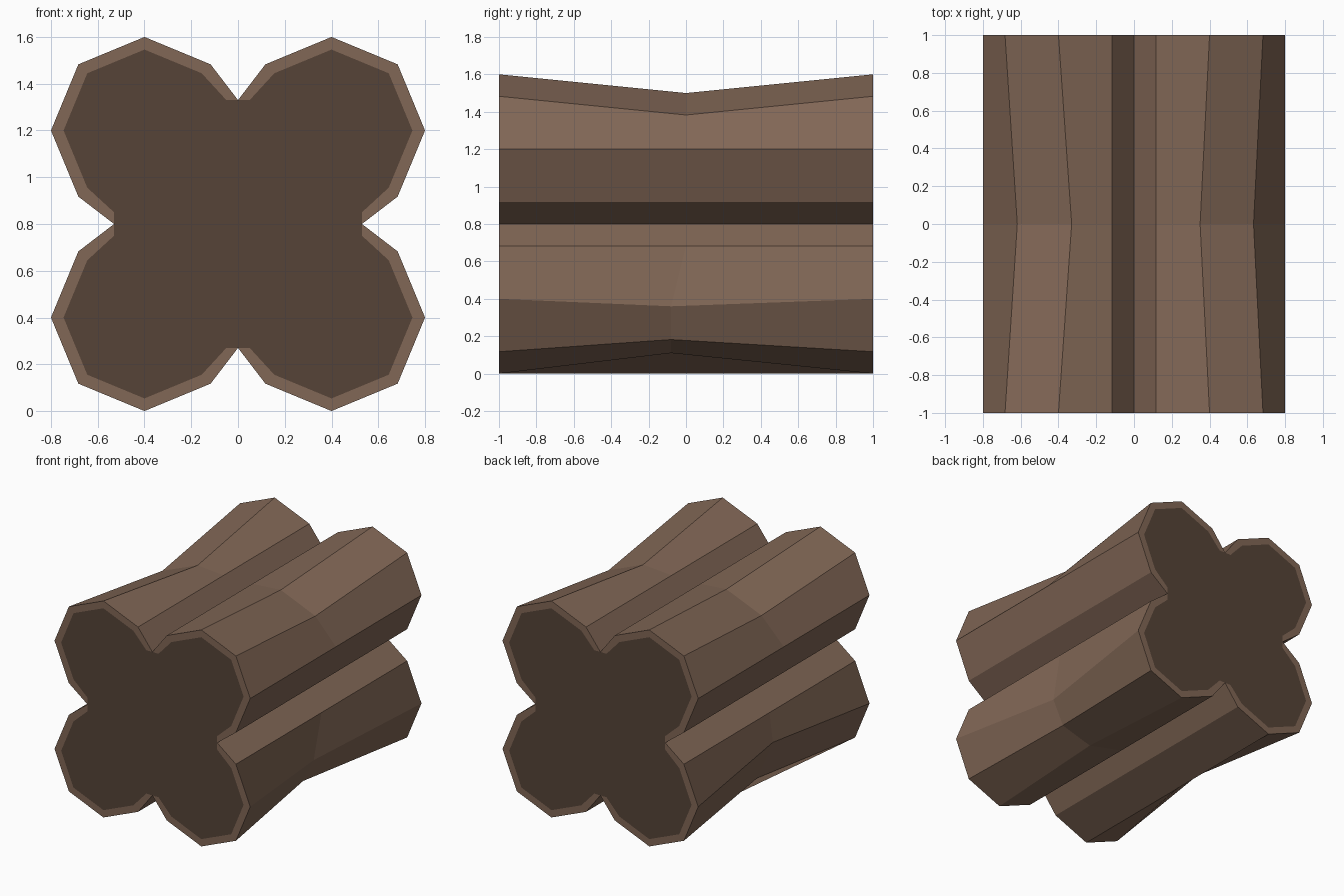
import bpy
import math

if "Cube" in bpy.data.objects:
    bpy.data.objects.remove(bpy.data.objects["Cube"])

MID = 0.8      # height of the bundle's axis
NOTCH = 0.53   # distance from the axis to each groove


def material(name, rgb):
    m = bpy.data.materials.new(name)
    m.diffuse_color = (*rgb, 1)
    m.use_nodes = True
    m.node_tree.nodes["Principled BSDF"].inputs["Base Color"].default_value = m.diffuse_color
    return m


def make(name, verts, faces, mat):
    me = bpy.data.meshes.new(name)
    me.from_pydata(verts, [], faces)
    me.materials.append(mat)
    ob = bpy.data.objects.new(name, me)
    bpy.context.collection.objects.link(ob)
    return ob


def turn(points):
    """Repeat a quarter outline four times around the axis."""
    out = []
    for k in range(4):
        c, s = [(1, 0), (0, 1), (-1, 0), (0, -1)][k]
        out += [(x * c - z * s, x * s + z * c + MID) for x, z in points]
    return out


def lobe(r):
    """Exposed corners of one eight-sided log."""
    return [(0.4 + r * math.cos(math.radians(a)), 0.4 + r * math.sin(math.radians(a)))
            for a in range(-45, 136, 45)]


bark = material("bark", (0.22, 0.135, 0.092))
wood = material("cut_wood", (0.092, 0.056, 0.038))

outer = turn(lobe(0.4) + [(0, NOTCH)])
inner = turn(lobe(0.346) + [(0.05, NOTCH), (0, NOTCH), (-0.05, NOTCH)])
n, m = len(outer), len(inner)

# Dents in the middle of the logs: outline corner -> shift in x, y, z
dents = {2: (-0.05, 0, -0.1), 3: (-0.05, 0, -0.1),
         7: (0.07, 0, -0.1), 8: (0.065, 0, -0.1),
         13: (0.09, 0, 0.07), 14: (0.1, 0, 0.055),
         19: (-0.06, -0.08, 0.11), 20: (-0.095, -0.08, 0.065), 21: (-0.125, -0.08, -0.04)}

# Bark: front ring, dented middle ring, back ring
verts = [(x, -1, z) for x, z in outer]
for i, (x, z) in enumerate(outer):
    dx, dy, dz = dents.get(i, (0, 0, 0))
    verts.append((x + dx, dy, z + dz))
verts += [(x, 1, z) for x, z in outer]
faces = [(r + i, r + n + i, r + n + (i + 1) % n, r + (i + 1) % n)
         for r in (0, n) for i in range(n)]

# Bark rims around both cut ends
for y, ring in ((-1, 0), (1, 2 * n)):
    base = len(verts)
    verts += [(x, y, z) for x, z in inner]
    for k in range(4):
        o, q = 6 * k, 8 * k
        rim = [(ring + o + j, ring + o + j + 1, base + q + j + 1, base + q + j) for j in range(5)]
        rim.append((ring + o + 5, ring + (o + 6) % n, base + (q + 8) % m, base + q + 7))
        faces += [f if y < 0 else f[::-1] for f in rim]
make("log_bundle_bark", verts, faces, bark)

# Dark cut ends
for name, y in (("front_cut_end", -1), ("back_cut_end", 1)):
    loop = list(range(m))
    make(name, [(x, y, z) for x, z in inner], [loop if y < 0 else loop[::-1]], wood)
